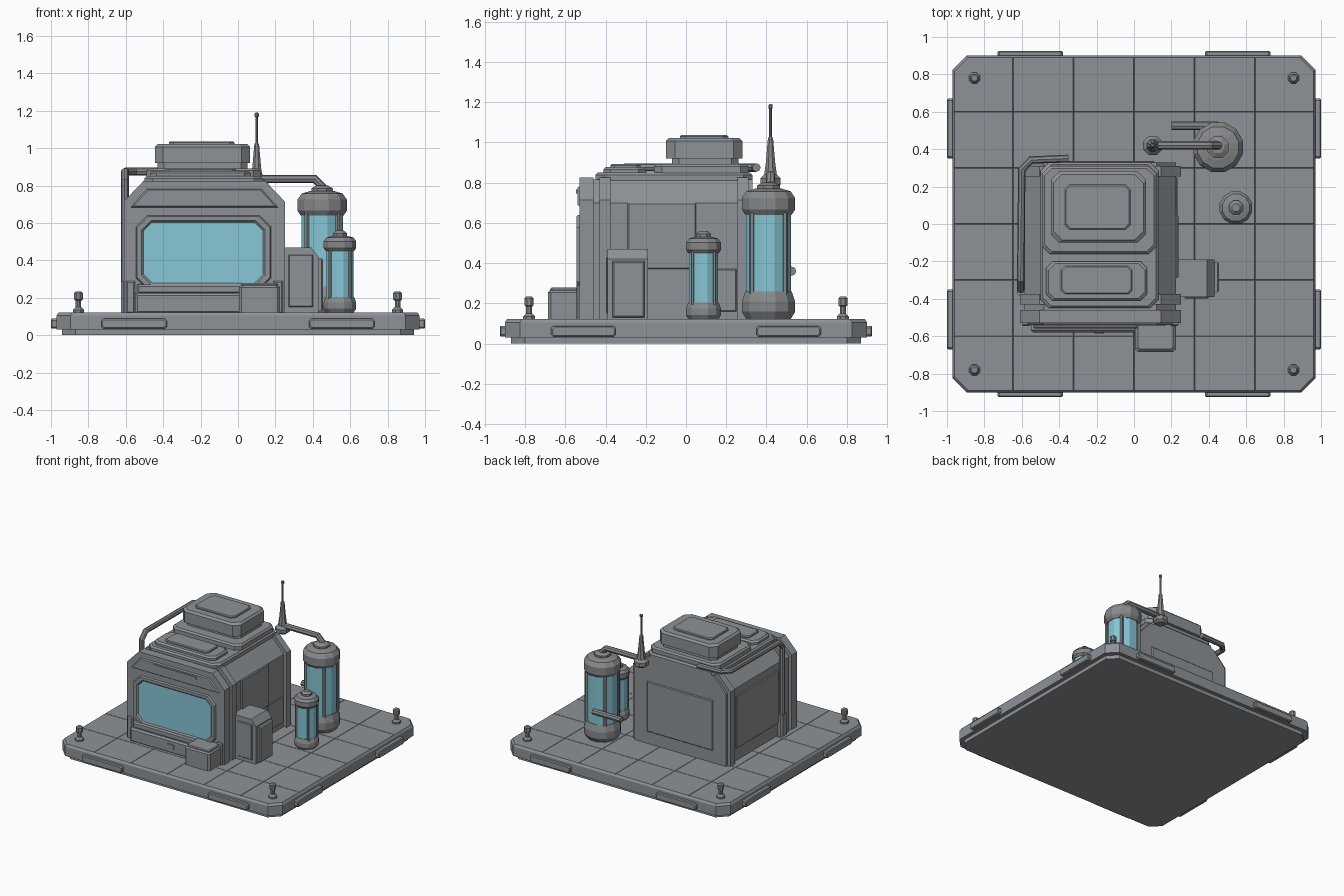
import bpy, bmesh, math
from mathutils import Vector

if "Cube" in bpy.data.objects:
    bpy.data.objects.remove(bpy.data.objects["Cube"])


def material(name, rgb):
    m = bpy.data.materials.new(name)
    m.use_nodes = True
    m.diffuse_color = (*rgb, 1)
    m.node_tree.nodes["Principled BSDF"].inputs["Base Color"].default_value = (*rgb, 1)
    return m


HULL = material("hull grey", (0.27, 0.29, 0.31))
METAL = material("fitting grey", (0.24, 0.25, 0.26))
GLASS = material("teal glass", (0.24, 0.57, 0.67))


def finish(name, bm, *mats):
    bmesh.ops.recalc_face_normals(bm, faces=bm.faces[:])
    me = bpy.data.meshes.new(name)
    bm.to_mesh(me)
    bm.free()
    ob = bpy.data.objects.new(name, me)
    for m in mats:
        me.materials.append(m)
    bpy.context.collection.objects.link(ob)
    return ob


def place(axis, u, v, w):
    return {"x": (w, u, v), "y": (u, w, v), "z": (u, v, w)}[axis]


def loft_mesh(rings, axis):
    """Skin a stack of (level, outline) rings along an axis; the last cap gets slot 1."""
    bm = bmesh.new()
    loops = [[bm.verts.new(place(axis, u, v, w)) for u, v in pts] for w, pts in rings]
    for a, b in zip(loops, loops[1:]):
        for i in range(len(a)):
            j = (i + 1) % len(a)
            bm.faces.new((a[i], a[j], b[j], b[i]))
    bm.faces.new(loops[0])
    bm.faces.new(loops[-1]).material_index = 1
    return bm


def loft(name, rings, axis="z", mat=HULL, end=None):
    return finish(name, loft_mesh(rings, axis), mat, end or mat)


def octagon(u0, u1, v0, v1, c, inset=0):
    """Rectangle with cut corners."""
    u0, u1, v0, v1 = u0 + inset, u1 - inset, v0 + inset, v1 - inset
    return [(u0 + c, v0), (u1 - c, v0), (u1, v0 + c), (u1, v1 - c),
            (u1 - c, v1), (u0 + c, v1), (u0, v1 - c), (u0, v0 + c)]


def rect(u0, u1, v0, v1):
    return [(u0, v0), (u1, v0), (u1, v1), (u0, v1)]


def slab(name, u0, u1, v0, v1, lo, hi, c=0.0, bevel=0.0, axis="z", mat=HULL):
    """Cut-corner slab whose far face may be bevelled."""
    def shape(d):
        return octagon(u0, u1, v0, v1, c, d) if c else rect(u0 + d, u1 - d, v0 + d, v1 - d)
    rings = [(lo, shape(0)), (hi, shape(0))]
    if bevel:
        near = hi - bevel if hi > lo else hi + bevel
        rings = [(lo, shape(0)), (near, shape(0)), (hi, shape(bevel))]
    return loft(name, rings, axis, mat)


def lathe(name, x, y, profile, sides, mat=METAL):
    def ring(r):
        return [(x + r * math.cos(math.tau * (i + 0.5) / sides),
                 y + r * math.sin(math.tau * (i + 0.5) / sides)) for i in range(sides)]
    return loft(name, [(z, ring(r)) for r, z in profile], "z", mat)


def pipe(name, points, radius, cut=0.04):
    pts = [Vector(p) for p in points]
    path = [pts[0]]
    for a, b, c in zip(pts, pts[1:], pts[2:]):
        path += [b + (a - b).normalized() * cut, b + (c - b).normalized() * cut]
    path.append(pts[-1])
    cu = bpy.data.curves.new(name, "CURVE")
    cu.dimensions = "3D"
    cu.bevel_depth, cu.bevel_resolution, cu.use_fill_caps = radius, 2, True
    sp = cu.splines.new("POLY")
    sp.points.add(len(path) - 1)
    for p, co in zip(sp.points, path):
        p.co = (*co, 1)
    cu.materials.append(METAL)
    ob = bpy.data.objects.new(name, cu)
    bpy.context.collection.objects.link(ob)
    bpy.ops.object.select_all(action="DESELECT")
    ob.select_set(True)
    bpy.context.view_layer.objects.active = ob
    bpy.ops.object.convert(target="MESH")
    for poly in bpy.context.object.data.polygons:
        poly.use_smooth = False


# Platform: recessed foot and a tiled deck
slab("platform_foot", -0.94, 0.94, -0.87, 0.87, 0, 0.05, 0.07)
deck = loft_mesh([(0.03, octagon(-0.97, 0.97, -0.9, 0.9, 0.075)),
                  (0.105, octagon(-0.97, 0.97, -0.9, 0.9, 0.075)),
                  (0.118, octagon(-0.97, 0.97, -0.9, 0.9, 0.075, 0.008))], "z")
for half, axis in ((0.97, 0), (0.9, 1)):
    for k in (-2, -1, 0, 1, 2):
        co, no = [0, 0, 0], [0, 0, 0]
        co[axis], no[axis] = k * half / 3, 1
        bmesh.ops.bisect_plane(deck, geom=deck.verts[:] + deck.edges[:] + deck.faces[:],
                               plane_co=co, plane_no=no)
bmesh.ops.recalc_face_normals(deck, faces=deck.faces[:])
tiles = [f for f in deck.faces if f.normal.z > 0.9]
bmesh.ops.inset_individual(deck, faces=tiles, thickness=0.003, depth=0.004)
finish("platform_deck", deck, HULL, HULL)

# Rim plates and corner bollards
for s in (-1, 1):
    for t in (-1, 1):
        a, b = sorted((0.38 * t, 0.73 * t))
        slab("rim_plate_y", a, b, 0.035, 0.088, s * 0.89, s * 0.925, 0.01, 0.006, "y")
        a, b = sorted((0.35 * t, 0.67 * t))
        slab("rim_plate_x", a, b, 0.035, 0.088, s * 0.96, s * 1.0, 0.01, 0.006, "x")
        lathe("bollard", s * 0.853, t * 0.78,
              [(0.032, 0.115), (0.032, 0.135), (0.016, 0.15), (0.016, 0.185),
               (0.025, 0.19), (0.025, 0.225), (0.017, 0.233)], 8)

# Cabin: side profile with sloped shoulders, and thicker rib frames
MID = -0.18


def shell(half, top, shoulder):
    r = [(half, 0.115), (half, shoulder), (half - 0.105, top)]
    return [(MID + x, z) for x, z in r] + [(MID - x, z) for x, z in reversed(r)]


loft("cabin_body", [(-0.515, shell(0.405, 0.815, 0.7)), (0.33, shell(0.405, 0.815, 0.7))], "y")
for name, y0, y1 in (("front_portal", -0.53, -0.46), ("front_rib", -0.43, -0.375),
                     ("back_rib", 0.255, 0.31)):
    loft(name, [(y0, shell(0.43, 0.825, 0.715)), (y1, shell(0.43, 0.825, 0.715))], "y")

# Cabin wall panels
slab("right_wall_panel", -0.29, 0.05, 0.37, 0.7, 0.22, 0.237, bevel=0.006, axis="x")
slab("right_lower_panel", 0.05, 0.25, 0.16, 0.37, 0.22, 0.232, bevel=0.005, axis="x")
slab("left_wall_panel", -0.33, 0.21, 0.22, 0.64, -0.58, -0.594, bevel=0.006, axis="x")
slab("back_wall_panel", -0.47, 0.11, 0.22, 0.62, 0.325, 0.338, bevel=0.006, axis="y")

# Front window: raised bevelled frame with sunken pane
loft("front_window", [(-0.52, octagon(-0.55, 0.18, 0.24, 0.645, 0.06)),
                      (-0.543, octagon(-0.54, 0.17, 0.25, 0.635, 0.06)),
                      (-0.543, octagon(-0.515, 0.145, 0.27, 0.612, 0.05)),
                      (-0.533, octagon(-0.505, 0.135, 0.28, 0.603, 0.045))], "y", HULL, GLASS)
loft("front_header", [(-0.525, [(-0.58, 0.68), (0.22, 0.68), (0.13, 0.785), (-0.49, 0.785)]),
                      (-0.54, [(-0.56, 0.69), (0.2, 0.69), (0.12, 0.775), (-0.48, 0.775)])], "y")
slab("header_slot", -0.37, 0.01, 0.745, 0.765, -0.535, -0.546, axis="y")
for x in (-0.6, 0.19):
    slab("portal_foot", x, x + 0.05, 0.115, 0.29, -0.52, -0.545, bevel=0.008, axis="y")

# Front sill and equipment box
slab("front_sill", -0.55, 0.22, 0.115, 0.225, -0.52, -0.58, bevel=0.012, axis="y")
slab("sill_ledge", -0.54, 0.02, 0.22, 0.27, -0.52, -0.56, bevel=0.01, axis="y")
slab("sill_latch", -0.21, -0.16, 0.15, 0.19, -0.57, -0.587, axis="y")
slab("front_box", 0.005, 0.225, -0.685, -0.52, 0.115, 0.265, 0.015, 0.01)
slab("front_box_lid", 0.015, 0.215, -0.675, -0.52, 0.262, 0.278, 0.012, 0.006)

# Side cabinet with a sloped top edge and a door
loft("side_cabinet", [(y, [(0.22, 0.115), (0.43, 0.115), (0.43, 0.42), (0.39, 0.47), (0.22, 0.47)])
                      for y in (-0.39, -0.19)], "y")
slab("cabinet_door", -0.365, -0.205, 0.13, 0.41, 0.42, 0.455, bevel=0.008, axis="x")
slab("cabinet_side_plate", 0.27, 0.4, 0.15, 0.43, -0.385, -0.398, bevel=0.005, axis="y")

# Roof: base plate and stacked pods
slab("roof_base", -0.5, 0.13, -0.45, 0.33, 0.81, 0.85, 0.045, 0.012)
slab("roof_step", -0.49, 0.12, -0.16, 0.31, 0.845, 0.892, 0.04, 0.012)
slab("vent_neck", -0.43, 0.05, -0.07, 0.26, 0.885, 0.93, 0.035)
slab("vent_pod", -0.445, 0.065, -0.1, 0.28, 0.92, 1.022, 0.045, 0.015)
slab("vent_lid", -0.37, -0.02, -0.03, 0.21, 1.02, 1.036, 0.025, 0.006)
slab("front_hatch", -0.47, 0.07, -0.41, -0.2, 0.845, 0.878, 0.035, 0.012)
slab("front_hatch_lid", -0.39, -0.01, -0.375, -0.225, 0.875, 0.892, 0.02, 0.006)


# Storage tanks: faceted caps, glass barrel and vertical straps
def tank(name, x, y, r, base, low, high, top, sides):
    b, t = low - base, top - high
    lathe(name + "_bottom_cap", x, y,
          [(r * 0.8, base), (r, base + b * 0.3), (r, base + b * 0.65), (r * 0.87, low)], sides)
    lathe(name + "_glass", x, y, [(r * 0.84, low - 0.01), (r * 0.84, high + 0.01)], sides, GLASS)
    lathe(name + "_top_cap", x, y,
          [(r * 0.87, high), (r, high + t * 0.2), (r, high + t * 0.65), (r * 0.83, high + t * 0.9),
           (r * 0.5, top)], sides)
    lathe(name + "_nozzle", x, y, [(r * 0.45, top - 0.01), (r * 0.45, top + 0.015),
                                   (r * 0.25, top + 0.03)], 8)
    for k in range(4):
        a = math.tau * k / 4 + math.pi / 4
        lathe(name + "_strap", x + r * 0.85 * math.cos(a), y + r * 0.85 * math.sin(a),
              [(r * 0.1, low - 0.01), (r * 0.1, high + 0.01)], 6)


tank("large_tank", 0.45, 0.41, 0.137, 0.115, 0.26, 0.64, 0.77, 12)
tank("small_tank", 0.545, 0.087, 0.09, 0.115, 0.205, 0.45, 0.53, 12)

# Pipes
pipe("tank_pipe", [(0.1, 0.42, 0.835), (0.45, 0.42, 0.835), (0.45, 0.42, 0.75)], 0.023)
pipe("tank_drain", [(0.2, 0.525, 0.36), (0.45, 0.525, 0.36)], 0.023)
pipe("cabin_pipe", [(-0.35, 0.35, 0.875), (-0.6, 0.34, 0.875), (-0.605, -0.35, 0.875),
                    (-0.605, -0.35, 0.17)], 0.021, 0.05)
slab("pipe_socket", -0.625, -0.57, -0.385, -0.315, 0.115, 0.29, 0.012)

# Antenna mast
lathe("antenna", 0.1, 0.42, [(0.035, 0.775), (0.055, 0.79), (0.055, 0.82), (0.034, 0.84),
                             (0.025, 0.9), (0.014, 1.02), (0.007, 1.03), (0.007, 1.165),
                             (0.012, 1.17), (0.012, 1.185), (0.006, 1.19)], 8)
